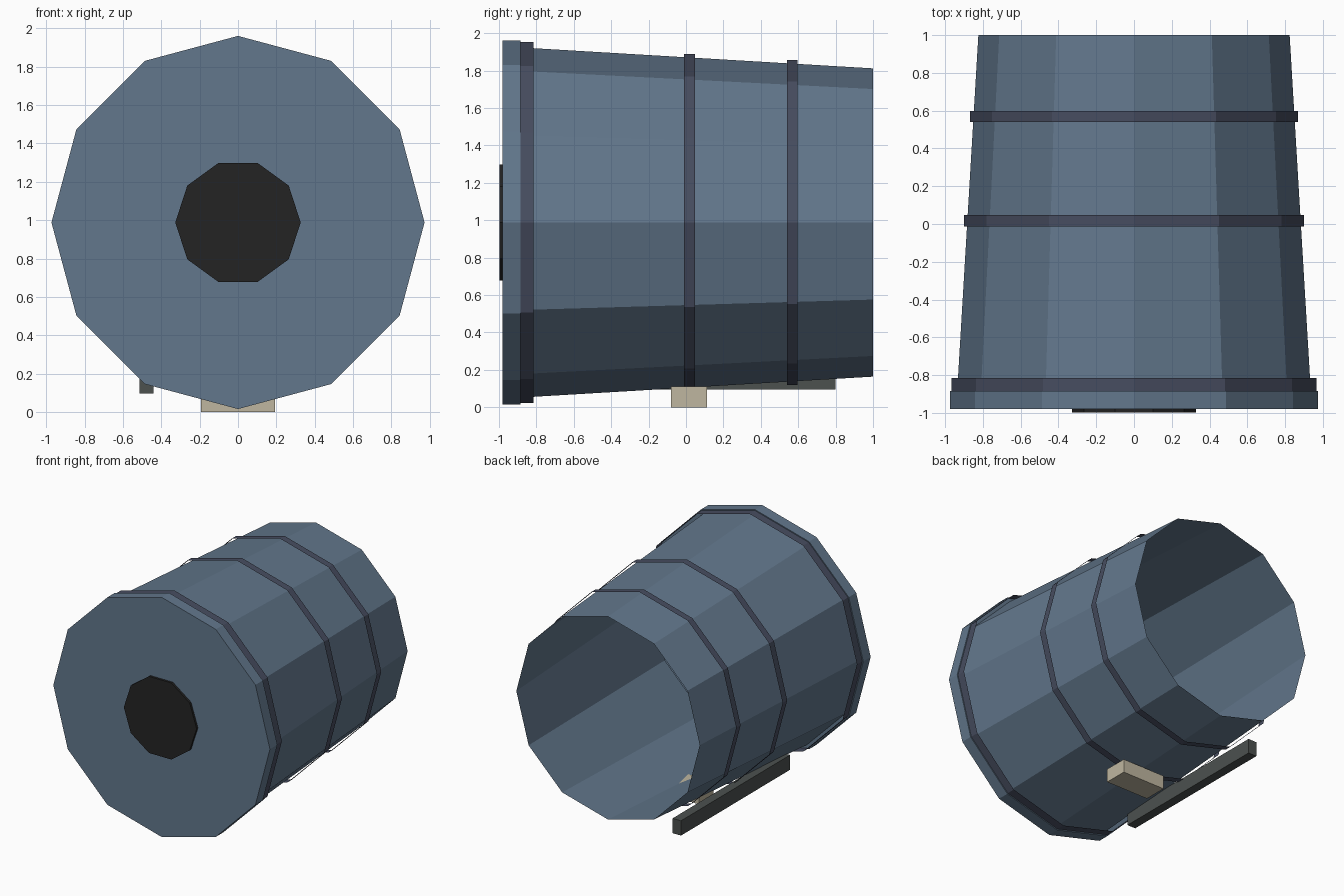
import bpy, bmesh, math

if "Cube" in bpy.data.objects:
    bpy.data.objects.remove(bpy.data.objects["Cube"])

CZ = 0.988  # height of the barrel axis


def material(name, rgb):
    m = bpy.data.materials.new(name)
    m.diffuse_color = (*rgb, 1)
    m.use_nodes = True
    m.node_tree.nodes["Principled BSDF"].inputs["Base Color"].default_value = m.diffuse_color
    return m


BLUE = material("slate blue", (0.122, 0.184, 0.262))
BAND = material("dark hoop blue", (0.062, 0.073, 0.115))
BLACK = material("black", (0.017, 0.017, 0.017))
TAN = material("tan", (0.52, 0.47, 0.35))
GREY = material("dark grey", (0.072, 0.082, 0.078))


def finish(bm, name, mat):
    me = bpy.data.meshes.new(name)
    bm.to_mesh(me)
    bm.free()
    me.materials.append(mat)
    ob = bpy.data.objects.new(name, me)
    bpy.context.collection.objects.link(ob)
    return ob


def lathe(name, profile, sides, mat, cap_front=False):
    """Sweep (y, radius) points around the barrel axis as an open shell."""
    bm = bmesh.new()
    rings = []
    for y, r in profile:
        rings.append([bm.verts.new((r * math.cos(2 * math.pi * i / sides), y,
                                    CZ + r * math.sin(2 * math.pi * i / sides)))
                      for i in range(sides)])
    for a, b in zip(rings, rings[1:]):
        for i in range(sides):
            j = (i + 1) % sides
            bm.faces.new((a[i], b[i], b[j], a[j]))
    if cap_front:
        bm.faces.new(rings[0])
    return finish(bm, name, mat)


def box(name, lo, hi, mat):
    bm = bmesh.new()
    bmesh.ops.create_cube(bm, size=1)
    for v in bm.verts:
        v.co = [(l + h) / 2 + c * (h - l) for l, h, c in zip(lo, hi, v.co)]
    return finish(bm, name, mat)


# Tapered barrel, closed in front with a raised rim, open at the back
lathe("barrel", [(-0.98, 0.973), (-0.885, 0.973), (-0.885, 0.936), (1.0, 0.824)],
      12, BLUE, cap_front=True)

# Thin hoops standing slightly off the barrel
for name, y0, y1, r in (("front_hoop", -0.885, -0.815, 0.965),
                        ("middle_hoop", -0.012, 0.047, 0.901),
                        ("rear_hoop", 0.54, 0.597, 0.869)):
    lathe(name, [(y0, r), (y1, r)], 12, BAND)

# Dark round opening on the front
lathe("front_hole", [(-0.998, 0.327), (-0.98, 0.327)], 10, BLACK, cap_front=True)

# Support block and side rail underneath
box("support_block", (-0.193, -0.08, 0.0), (0.193, 0.112, 0.11), TAN)
box("side_rail", (-0.515, -0.6, 0.095), (-0.44, 0.8, 0.215), GREY)
